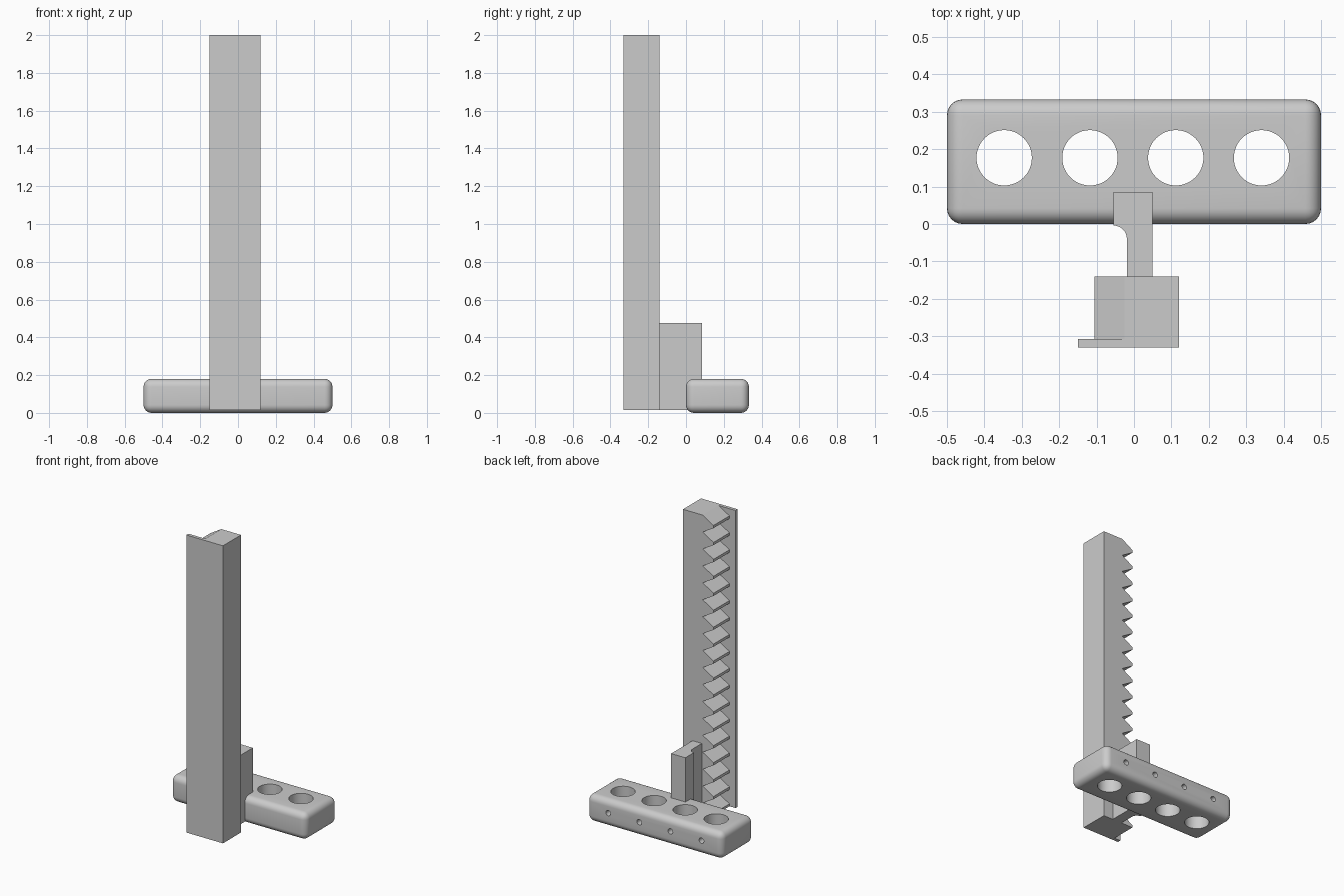
import bpy, bmesh
from math import pi, cos, sin
from mathutils import Matrix, Vector

if "Cube" in bpy.data.objects:
    bpy.data.objects.remove(bpy.data.objects["Cube"], do_unlink=True)

grey = bpy.data.materials.new("plain grey")
grey.use_nodes = True
colour = (0.6, 0.6, 0.6, 1)
grey.diffuse_color = colour
grey.node_tree.nodes["Principled BSDF"].inputs["Base Color"].default_value = colour


def add_object(name, bm):
    bmesh.ops.recalc_face_normals(bm, faces=bm.faces)
    mesh = bpy.data.meshes.new(name)
    bm.to_mesh(mesh)
    bm.free()
    mesh.materials.append(grey)
    obj = bpy.data.objects.new(name, mesh)
    bpy.context.collection.objects.link(obj)
    return obj


def prism(name, points, direction):
    """Extrude a closed outline along a direction."""
    bm = bmesh.new()
    face = bm.faces.new([bm.verts.new(p) for p in points])
    ext = bmesh.ops.extrude_face_region(bm, geom=[face], use_keep_orig=True)
    moved = [g for g in ext["geom"] if isinstance(g, bmesh.types.BMVert)]
    bmesh.ops.translate(bm, verts=moved, vec=Vector(direction))
    return add_object(name, bm)


def shade(obj):
    bpy.ops.object.select_all(action='DESELECT')
    obj.select_set(True)
    bpy.context.view_layer.objects.active = obj
    bpy.ops.object.shade_smooth_by_angle(angle=0.6)


BASE, TOP = 0.015, 2.0
HEIGHT = (0, 0, TOP - BASE)

# Post with a thin flange along its front edge
outline = [(0.12, -0.33), (0.12, -0.14), (-0.025, -0.14),
           (-0.025, -0.308), (-0.15, -0.308), (-0.15, -0.33)]
prism("post", [(x, y, BASE) for x, y in outline], HEIGHT)

# Rack of teeth down the side of the post, the last one cut at the base
ROOT, TIP, PITCH = -0.025, -0.105, 0.113
tooth = [(ROOT, 0), (TIP, 0.048), (TIP, 0.066)]
profile = [(0.0, TOP)]
z = TOP
while z - PITCH > BASE:
    profile += [(x, z - drop) for x, drop in tooth]
    z -= PITCH
cut = (z - BASE - 0.066) / (PITCH - 0.066)
if cut < 0:
    cut = 0
profile += [(ROOT, z), (TIP, z - 0.048)]
profile += [(TIP + cut * (ROOT - TIP), BASE), (0.0, BASE)]
prism("rack_teeth", [(x, -0.308, h) for x, h in profile], (0, 0.168, 0))

# Bracket joining post and plate, with a hollow fillet
R = 0.036
fillet = [(-0.055 + R * cos(a), -0.04 + R * sin(a))
          for a in (i * pi / 16 for i in range(9))]
outline = [(0.05, 0.085), (0.05, -0.14), (-0.019, -0.14)] + fillet + [(-0.055, 0.085)]
prism("bracket", [(x, y, BASE) for x, y in outline], (0, 0, 0.46))

# Rounded base plate
bm = bmesh.new()
bmesh.ops.create_cube(bm, size=1, matrix=Matrix.Translation((0, 0.1665, 0.09))
                      @ Matrix.Diagonal((1, 0.333, 0.18, 1)))
bmesh.ops.bevel(bm, geom=bm.edges[:], offset=0.042, segments=6,
                profile=0.5, affect='EDGES')
plate = add_object("base_plate", bm)


def drill(name, radius, depth, place, sides):
    """Cut a row of four round holes through the plate."""
    bm = bmesh.new()
    for i in range(4):
        x = -0.347 + i * 0.2293
        bmesh.ops.create_cone(bm, cap_ends=True, segments=sides, radius1=radius,
                              radius2=radius, depth=depth,
                              matrix=Matrix.Translation((x, 0, 0)) @ place)
    cutter = add_object(name, bm)
    cutter.hide_render = True
    mod = plate.modifiers.new(name, 'BOOLEAN')
    mod.operation, mod.solver, mod.object = 'DIFFERENCE', 'EXACT', cutter
    bpy.context.view_layer.objects.active = plate
    bpy.ops.object.modifier_apply(modifier=name)
    bpy.data.objects.remove(cutter, do_unlink=True)


# Large upright holes and small screw holes from the back
drill("large_holes", 0.074, 0.5, Matrix.Translation((0, 0.177, 0.09)), 48)
drill("screw_holes", 0.018, 0.16,
      Matrix.Translation((0, 0.3, 0.095)) @ Matrix.Rotation(pi / 2, 4, 'X'), 20)
shade(plate)
shade(bpy.data.objects["bracket"])
